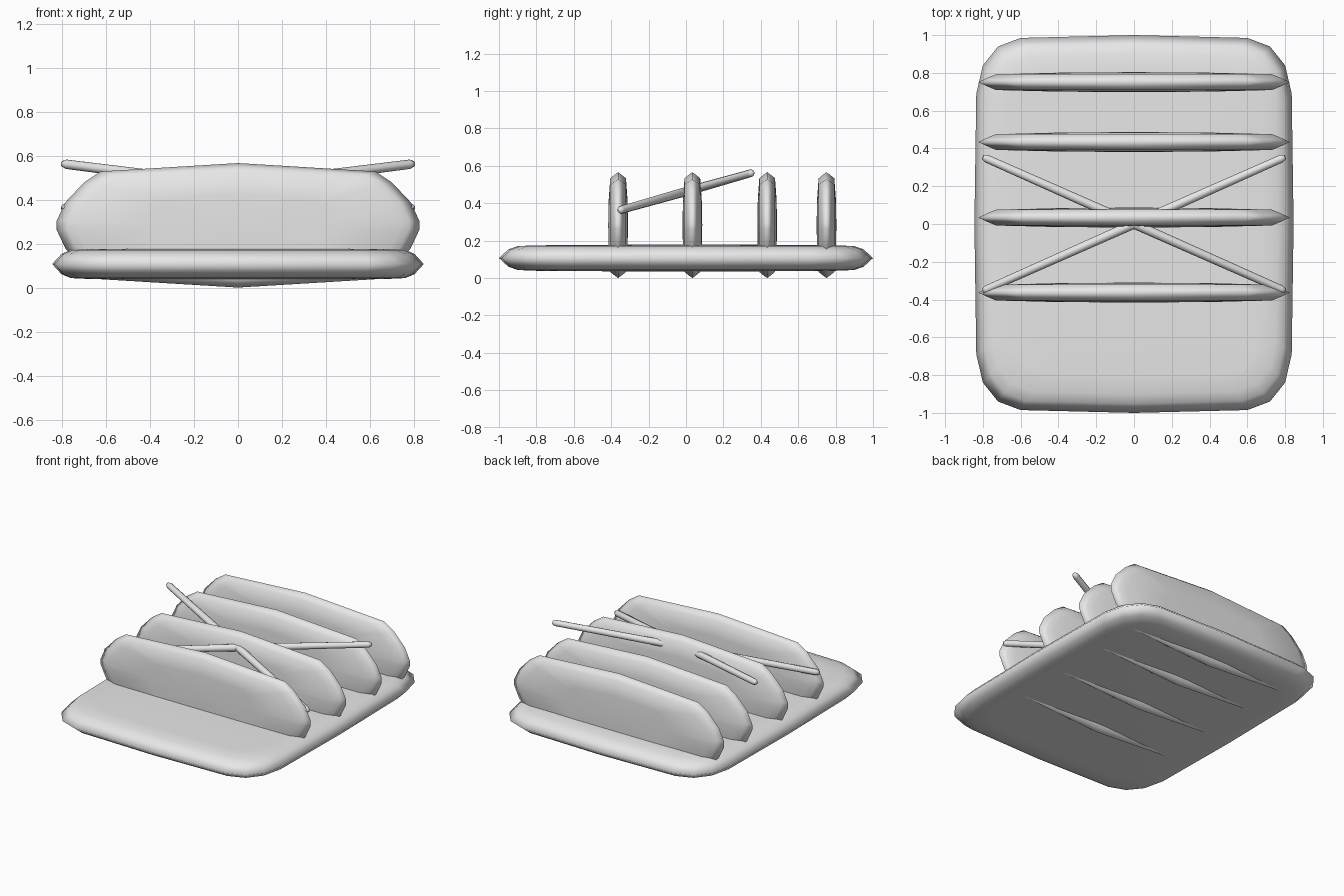
import bpy, bmesh
from mathutils import Vector, Matrix

cube = bpy.data.objects.get("Cube")
if cube:
    bpy.data.objects.remove(cube, do_unlink=True)

grey = bpy.data.materials.new("plain_grey")
grey.use_nodes = True
grey.diffuse_color = (0.8, 0.8, 0.8, 1)
grey.node_tree.nodes["Principled BSDF"].inputs["Base Color"].default_value = (0.8, 0.8, 0.8, 1)


def finish(name, bm, matrix):
    bmesh.ops.recalc_face_normals(bm, faces=bm.faces)
    for f in bm.faces:
        f.smooth = True
    mesh = bpy.data.meshes.new(name)
    bm.to_mesh(mesh)
    bm.free()
    mesh.materials.append(grey)
    obj = bpy.data.objects.new(name, mesh)
    obj.matrix_world = matrix
    bpy.context.collection.objects.link(obj)
    return obj


def full_outline(quarter):
    """Mirror a quarter outline, listed from the v axis to the u axis."""
    half = quarter + [(u, -v) for u, v in reversed(quarter) if v > 0]
    return half + [(-u, v) for u, v in reversed(half) if u > 0]


def skin(bm, rings):
    """Join neighbouring rings with quads."""
    for a, b in zip(rings, rings[1:]):
        for i in range(len(a)):
            j = (i + 1) % len(a)
            bm.faces.new((a[i], a[j], b[j], b[i]))


def pillow(name, quarter, layers, middle, matrix):
    """Cushion shape: a sharp rim, with scaled rings rising to a middle point."""
    bm = bmesh.new()
    outline = full_outline(quarter)
    rim = [bm.verts.new((u, v, 0)) for u, v in outline]
    for side in (1, -1):
        rings = [rim]
        for s, h in layers:
            rings.append([bm.verts.new((u * s, v * s, h * side)) for u, v in outline])
        skin(bm, rings)
        tip = bm.verts.new((0, 0, middle * side))
        last = rings[-1]
        for i in range(len(last)):
            bm.faces.new((last[i], last[(i + 1) % len(last)], tip))
    return finish(name, bm, matrix)


def rod(name, start, end, radius):
    """Thin eight-sided rod with blunted ends."""
    start, end = Vector(start), Vector(end)
    length = (end - start).length
    bm = bmesh.new()
    rings = []
    for z, r in ((0, 0.5), (0.02, 0.85), (length / 2, 1), (length - 0.02, 0.85), (length, 0.5)):
        made = bmesh.ops.create_circle(bm, segments=8, radius=radius * r,
                                       matrix=Matrix.Translation((0, 0, z)))
        rings.append(made["verts"])
    skin(bm, rings)
    bm.faces.new(rings[0])
    bm.faces.new(rings[-1])
    turn = (end - start).to_track_quat("Z", "Y").to_matrix().to_4x4()
    return finish(name, bm, Matrix.Translation(start) @ turn)


# Broad cushioned base slab
base_outline = [(0, 1.0), (0.6, 0.985), (0.72, 0.94), (0.8, 0.84), (0.835, 0.69), (0.845, 0)]
pillow("base_slab", base_outline,
       [(0.95, 0.046), (0.9, 0.064), (0.8, 0.068), (0.4, 0.071)], 0.073,
       Matrix.Translation((0, 0, 0.107)))

# Four upright panels, passing through the slab
panel_outline = [(0, 0.283), (0.625, 0.245), (0.7, 0.195), (0.785, 0.105), (0.825, 0.02)]
upright = Matrix(((1, 0, 0, 0), (0, 0, -1, 0), (0, 1, 0, 0), (0, 0, 0, 1)))
for n, y in enumerate((-0.363, 0.034, 0.434, 0.751), 1):
    pillow(f"upright_panel_{n}", panel_outline,
           [(0.94, 0.023), (0.885, 0.042), (0.5, 0.05)], 0.053,
           Matrix.Translation((0, y, 0.283)) @ upright)

# Two crossed rods, rising towards the back
for side, label in ((1, "left"), (-1, "right")):
    rod(f"crossed_rod_{label}", (-0.8 * side, -0.355, 0.362), (0.8 * side, 0.355, 0.563), 0.025)
